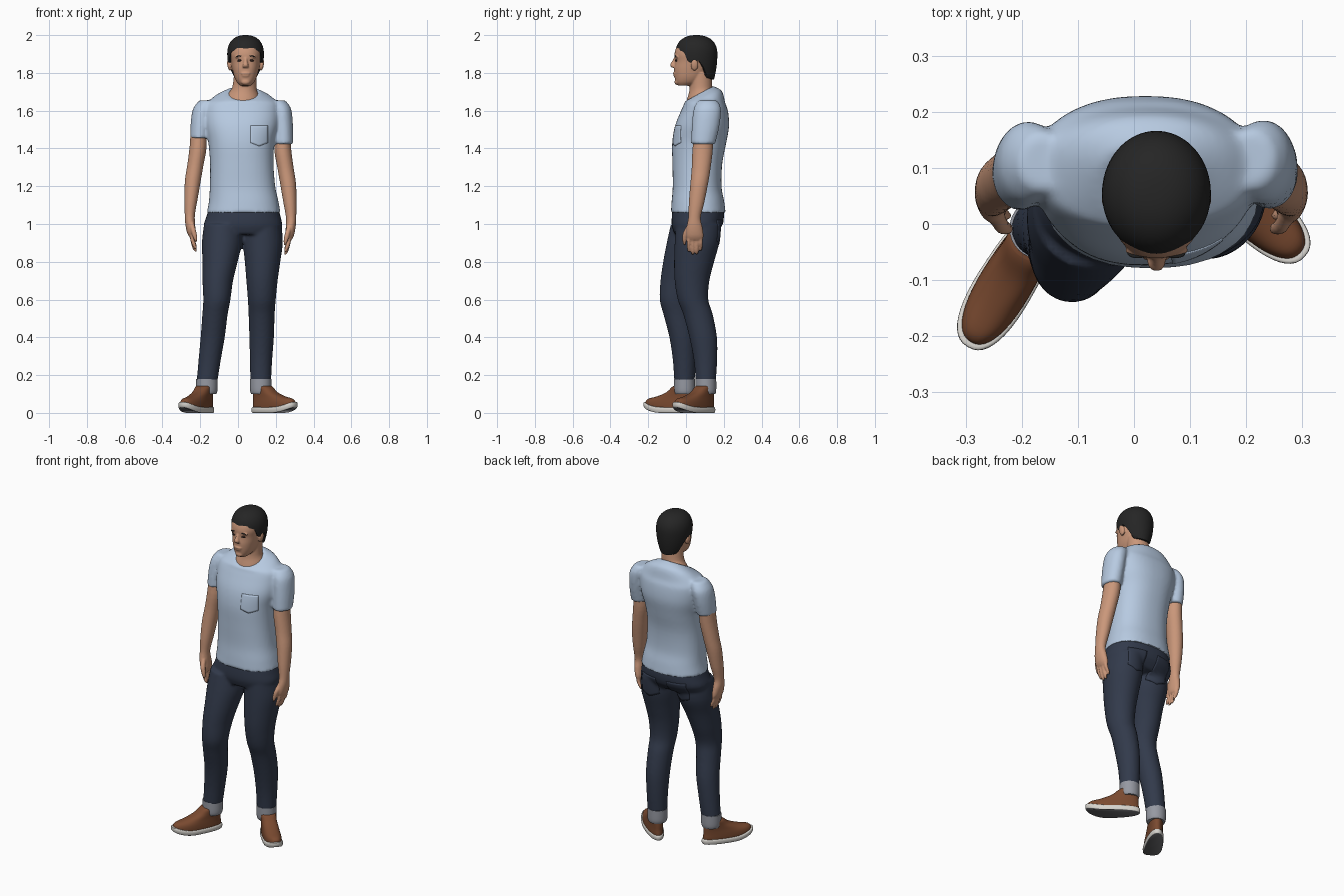
import bpy, bmesh, math
from mathutils import Vector, Matrix

if "Cube" in bpy.data.objects:
    bpy.data.objects.remove(bpy.data.objects["Cube"])


def material(name, r, g, b):
    m = bpy.data.materials.new(name)
    m.diffuse_color = [((c / 255 + 0.055) / 1.055) ** 2.4 for c in (r, g, b)] + [1]
    m.use_nodes = True
    m.node_tree.nodes["Principled BSDF"].inputs["Base Color"].default_value = m.diffuse_color
    return m


SKIN = material("skin", 202, 151, 122)
SHIRT = material("pale blue cotton", 183, 202, 225)
DENIM = material("dark denim", 50, 58, 75)
LEATHER = material("brown leather", 122, 74, 48)
HAIR = material("black hair", 37, 37, 37)
SOCK = material("grey cuff", 150, 153, 162)
RIM = material("off white sole rim", 215, 212, 206)
TREAD = material("grey tread", 110, 110, 113)
EYE = material("dark eye", 48, 34, 30)


def loft(bm, rings, n=32, sub=4, p=2.0, egg=0.0):
    """Smooth closed skin over rings (cx, cy, z, rx, ry, tilt)."""
    R = [Vector(tuple(r) + (0,) * (6 - len(r))) for r in rings]
    path = []
    for i in range(len(R) - 1):
        a, b, c, d = R[max(i - 1, 0)], R[i], R[i + 1], R[min(i + 2, len(R) - 1)]
        for k in range(sub):
            t = k / sub
            path.append(0.5 * (2 * b + (c - a) * t + (2 * a - 5 * b + 4 * c - d) * t * t
                               + (3 * b - a - 3 * c + d) * t ** 3))
    path.append(R[-1])
    rows = []
    for cx, cy, z, rx, ry, tilt in path:
        row = []
        for j in range(n):
            a = 2 * math.pi * j / n
            c, s = math.cos(a), math.sin(a)
            u = math.copysign(abs(c) ** (2 / p), c)
            v = math.copysign(abs(s) ** (2 / p), s)
            row.append(bm.verts.new((cx + rx * u, cy + ry * v * (1 + egg * u), z + tilt * v)))
        rows.append(row)
    for lo, hi in zip(rows, rows[1:]):
        for j in range(n):
            bm.faces.new((lo[j], lo[(j + 1) % n], hi[(j + 1) % n], hi[j]))
    bm.faces.new(rows[0][::-1])
    bm.faces.new(rows[-1])


def ball(bm, loc, size, rot=0.0):
    m = Matrix.Translation(loc) @ Matrix.Rotation(rot, 4, 'Y') @ Matrix.Diagonal((*size, 1))
    bmesh.ops.create_uvsphere(bm, u_segments=20, v_segments=12, radius=1, matrix=m)


def bake(o):
    dg = bpy.context.evaluated_depsgraph_get()
    me = bpy.data.meshes.new_from_object(o.evaluated_get(dg))
    o.modifiers.clear()
    o.data = me


def finish(name, bm, *mats, voxel=0, smooth=3, angle=50):
    bmesh.ops.recalc_face_normals(bm, faces=bm.faces)
    me = bpy.data.meshes.new(name)
    bm.to_mesh(me)
    bm.free()
    o = bpy.data.objects.new(name, me)
    bpy.context.collection.objects.link(o)
    if voxel:
        r = o.modifiers.new("remesh", 'REMESH')
        r.mode, r.voxel_size = 'VOXEL', voxel
        s = o.modifiers.new("smooth", 'SMOOTH')
        s.factor, s.iterations = 0.5, smooth
        bake(o)
    if not o.data.materials:
        for m in mats:
            o.data.materials.append(m)
    bpy.ops.object.select_all(action='DESELECT')
    o.select_set(True)
    bpy.context.view_layer.objects.active = o
    bpy.ops.object.shade_smooth_by_angle(angle=math.radians(angle))
    return o


def patch(name, target, x, z, w, h, front, mat):
    """Pocket: pointed thin plate projected on to the cloth."""
    bm = bmesh.new()
    bmesh.ops.create_grid(bm, x_segments=10, y_segments=10, size=0.5)
    for v in bm.verts:
        u, t = v.co.x, v.co.y
        drop = -0.2 * h * (1 - 2 * abs(u)) * (0.5 - t)
        v.co = (x + u * w, -0.5 if front else 0.6, z + t * h + drop)
    o = finish(name, bm, mat)
    s = o.modifiers.new("wrap", 'SHRINKWRAP')
    s.target, s.wrap_method, s.use_project_y = target, 'PROJECT', True
    s.use_positive_direction, s.use_negative_direction = front, not front
    t = o.modifiers.new("thick", 'SOLIDIFY')
    t.thickness, t.offset = 0.005, 0
    bake(o)


# T-shirt: torso and both sleeves merged
bm = bmesh.new()
loft(bm, [(.03, .065, 1.06, .195, .145), (.03, .063, 1.12, .184, .139), (.024, .059, 1.2, .173, .129),
          (.02, .06, 1.32, .168, .132), (.018, .07, 1.43, .175, .143), (.02, .085, 1.52, .195, .143),
          (.02, .098, 1.6, .2, .124), (.023, .1, 1.64, .19, .108), (.025, .09, 1.674, .145, .1, .03),
          (.025, .07, 1.69, .092, .074, .04)], n=48, p=2.3)
loft(bm, [(-.16, .11, 1.655, .045, .05), (-.185, .11, 1.61, .053, .072), (-.197, .102, 1.54, .053, .074),
          (-.203, .09, 1.455, .05, .066)])
loft(bm, [(.205, .115, 1.655, .045, .05), (.228, .113, 1.61, .053, .072), (.238, .104, 1.52, .053, .073),
          (.241, .09, 1.422, .051, .064)])
shirt = finish("t_shirt", bm, SHIRT, voxel=.009, smooth=4)
patch("chest_pocket", shirt, .112, 1.475, .09, .09, True, SHIRT)

# Jeans: hips and two legs merged
bm = bmesh.new()
loft(bm, [(.03, .064, 1.09, .183, .133), (.029, .063, 1.04, .196, .138), (.026, .057, .99, .208, .132),
          (.024, .045, .945, .19, .105)], n=48, p=2.3)
LEFT = [(-.08, .03, 1.0, .1, .11), (-.085, .015, .9, .106, .117), (-.095, -.015, .8, .093, .106),
        (-.107, -.04, .7, .081, .095), (-.112, -.058, .6, .072, .081), (-.122, -.045, .52, .067, .074),
        (-.134, -.02, .4, .064, .068), (-.15, -.01, .28, .059, .06), (-.164, -.008, .165, .055, .054)]
RIGHT = [(.13, .065, 1.0, .1, .12), (.132, .058, .9, .105, .118), (.13, .043, .8, .094, .106),
         (.127, .032, .7, .083, .092), (.126, .037, .6, .074, .081), (.125, .064, .52, .069, .078),
         (.125, .091, .4, .065, .073), (.122, .103, .28, .059, .062), (.12, .105, .165, .055, .053)]
loft(bm, LEFT)
loft(bm, RIGHT)
jeans = finish("jeans", bm, DENIM, voxel=.009, smooth=3)
for x, side in ((-.06, "left"), (.125, "right")):
    patch(side + "_back_pocket", jeans, x, .965, .11, .11, False, DENIM)

# Cuffs and shoes; shoes are lofted from the heel along local x, then turned
for side, ankle, heel, turn in (("left", (-.165, -.008), (-.14, .04), math.atan2(-.86, -.52)),
                                ("right", (.12, .105), (.08, .145), math.atan2(-.67, .74))):
    bm = bmesh.new()
    loft(bm, [(*ankle, .1, .05, .05), (*ankle, .12, .056, .055), (*ankle, .18, .057, .055)])
    finish(side + "_cuff", bm, SOCK)

    def place(bm):
        for v in bm.verts:
            v.co.z += .03 * max(0, (v.co.x - .17) / .13) ** 2
        bm.transform(Matrix.Translation((*heel, 0)) @ Matrix.Rotation(turn, 4, 'Z'))

    bm = bmesh.new()
    loft(bm, [(.15, 0, 0, .146, .046), (.15, 0, .006, .152, .05), (.15, 0, .026, .152, .051),
              (.15, 0, .03, .146, .046)], n=48, p=2.4, egg=.14, sub=2)
    place(bm)
    bm.normal_update()
    for f in bm.faces:
        f.material_index = int(f.normal.z < -.7 and f.calc_center_median().z < .03)
    finish(side + "_sole", bm, RIM, TREAD)
    bm = bmesh.new()
    loft(bm, [(.149, 0, .022, .144, .046), (.147, 0, .04, .142, .047), (.138, 0, .06, .131, .046),
              (.112, 0, .085, .105, .043), (.084, 0, .11, .076, .042), (.069, 0, .135, .058, .043),
              (.065, 0, .142, .05, .04)], n=48, p=2.3, egg=.13)
    place(bm)
    finish(side + "_shoe", bm, LEATHER)

# Arms with hands, mirrored about the chest line
for side, s, dz in (("left", -1, .01), ("right", 1, -.006)):
    X = lambda off: .013 + s * off
    bm = bmesh.new()
    loft(bm, [(X(.222), .097, 1.52 + dz, .04, .05), (X(.224), .088, 1.4 + dz, .045, .054),
              (X(.239), .08, 1.3 + dz, .043, .05), (X(.252), .07, 1.22 + dz, .042, .047),
              (X(.262), .056, 1.12 + dz, .035, .041), (X(.268), .045, 1.04 + dz, .027, .033),
              (X(.266), .045, .99 + dz, .026, .042), (X(.26), .047, .945 + dz, .023, .046),
              (X(.255), .048, .92 + dz, .015, .04)])
    for j, tip in enumerate((.857, .843, .845, .865)):
        y = .015 + .021 * j
        loft(bm, [(X(.259), y, .95 + dz, .011, .011), (X(.255), y, .91 + dz, .0115, .0105),
                  (X(.244), y, tip + .02 + dz, .0105, .01), (X(.236), y, tip + dz, .005, .005)], n=12)
    loft(bm, [(X(.258), .02, 1.0 + dz, .012, .014), (X(.25), -.002, .96 + dz, .014, .014),
              (X(.24), -.008, .92 + dz, .012, .011), (X(.235), -.008, .895 + dz, .005, .005)], n=12)
    finish(side + "_arm", bm, SKIN, voxel=.005, smooth=2)

# Head, neck, nose, lips and ears merged
CX = .04
bm = bmesh.new()
loft(bm, [(CX, -.01, 1.732, .026, .03), (CX, .008, 1.75, .045, .062), (CX, .02, 1.78, .06, .08),
          (CX, .031, 1.82, .07, .094), (CX, .039, 1.86, .077, .098), (CX, .042, 1.9, .084, .103),
          (CX, .046, 1.94, .08, .094), (CX, .052, 1.97, .06, .07), (CX, .052, 1.985, .035, .04)], n=40, p=2.2)
loft(bm, [(.025, .07, 1.63, .088, .074, .04), (.025, .07, 1.665, .088, .073, .04),
          (.028, .073, 1.692, .077, .067, .03), (.034, .079, 1.725, .064, .06, .01),
          (CX, .078, 1.8, .06, .058)])
loft(bm, [(CX, -.053, 1.885, .009, .008), (CX, -.063, 1.86, .01, .012), (CX, -.069, 1.842, .016, .016),
          (CX, -.063, 1.828, .016, .013)], n=16)
ball(bm, (CX, -.058, 1.797), (.026, .011, .007))
ball(bm, (CX, -.056, 1.785), (.022, .01, .007))
ball(bm, (CX, -.047, 1.752), (.024, .014, .016))
for s in (-1, 1):
    ball(bm, (CX + s * .03, -.047, 1.887), (.028, .012, .008), s * .12)
    ball(bm, (CX + s * .086, .045, 1.843), (.011, .02, .032), s * .15)
finish("head", bm, SKIN, voxel=.0045, smooth=3)

# Eyes and brows
for s, side in ((-1, "left"), (1, "right")):
    bm = bmesh.new()
    ball(bm, (CX + s * .031, -.05, 1.866), (.013, .008, .006), s * .1)
    finish(side + "_eye", bm, EYE)
    bm = bmesh.new()
    ball(bm, (CX + s * .033, -.052, 1.889), (.019, .009, .0035), s * .12)
    finish(side + "_brow", bm, HAIR)

# Hair: rows rising from a hairline that varies from nape to forehead
LINE = [(-1, 1.765), (-.6, 1.775), (-.35, 1.83), (-.1, 1.868), (.15, 1.852), (.4, 1.858), (.6, 1.912), (1, 1.925)]


def hairline(f):
    for (a, za), (b, zb) in zip(LINE, LINE[1:]):
        if f <= b:
            return za + (zb - za) * (f - a) / (b - a)
    return LINE[-1][1]


bm = bmesh.new()
N, M, rows = 72, 24, []
for i in range(M + 1):
    row = []
    for j in range(N):
        a = 2 * math.pi * j / N
        low = hairline(-math.sin(a))
        z = low + (2 - low) * math.sin(max(i - 1, 0) / (M - 1) * math.pi / 2)
        k = max(0, (1.9 - z) / .13)
        top = max(0, 1 - max(0, (z - 1.9) / .1) ** 2.3) ** .435 * (.84 if i == 0 else 1)
        row.append(bm.verts.new((CX + .097 * (1 - .28 * k * k) * top * math.cos(a),
                                 .055 + .111 * (1 - .15 * k * k) * top * math.sin(a), z)))
    rows.append(row)
for lo, hi in zip(rows, rows[1:]):
    for j in range(N):
        bm.faces.new((lo[j], lo[(j + 1) % N], hi[(j + 1) % N], hi[j]))
bmesh.ops.remove_doubles(bm, verts=bm.verts, dist=.0003)
finish("hair", bm, HAIR, angle=70)
